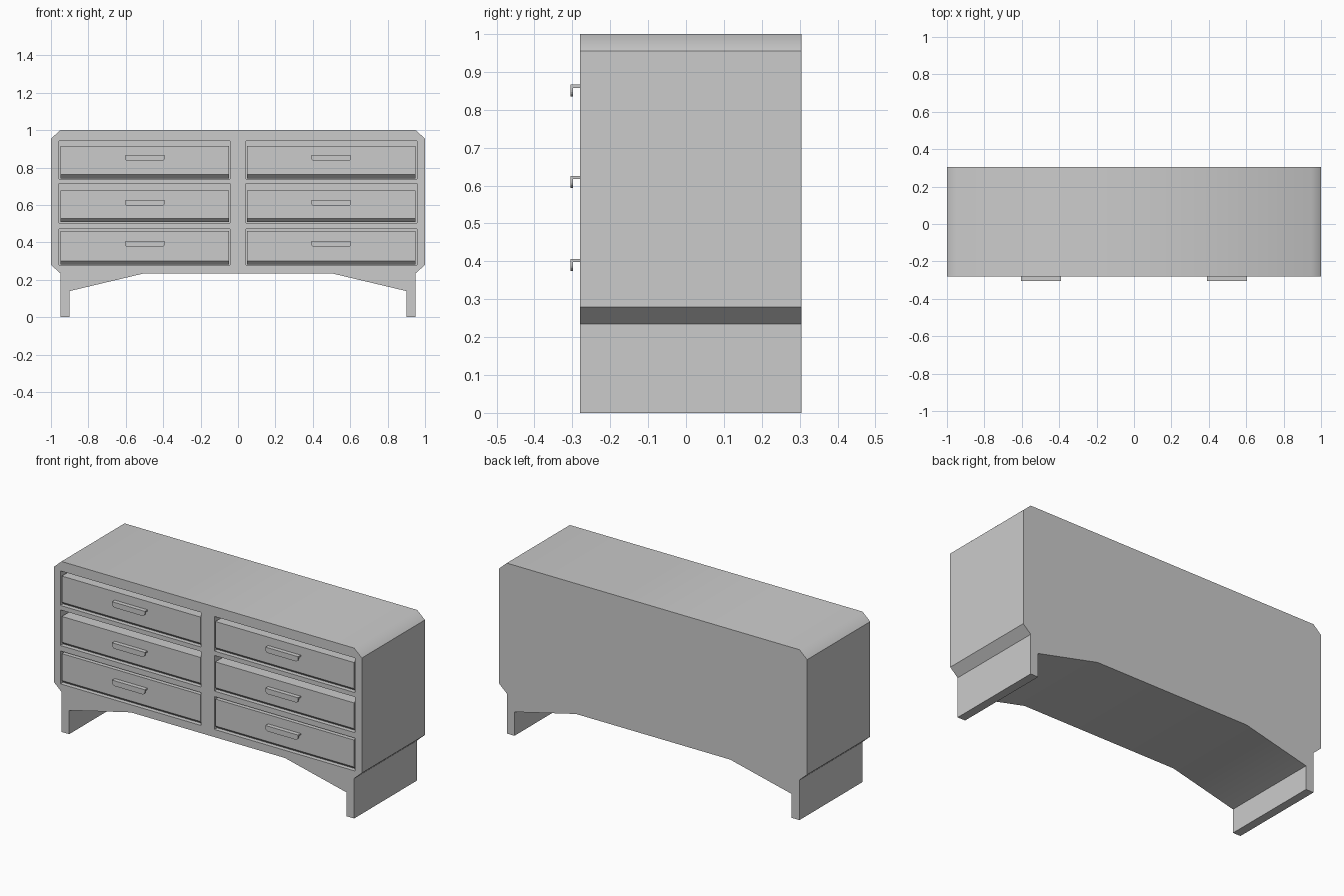
import bpy, bmesh, math

if "Cube" in bpy.data.objects:
    bpy.data.objects.remove(bpy.data.objects["Cube"])

FRONT, BACK = -0.28, 0.305
RECESS = 0.12


def mesh_object(name, bm):
    bmesh.ops.recalc_face_normals(bm, faces=bm.faces)
    me = bpy.data.meshes.new(name)
    bm.to_mesh(me)
    bm.free()
    ob = bpy.data.objects.new(name, me)
    bpy.context.collection.objects.link(ob)
    return ob


def extrude_profile(bm, points, offset):
    face = bm.faces.new([bm.verts.new(p) for p in points])
    res = bmesh.ops.extrude_face_region(bm, geom=[face])
    verts = [v for v in res["geom"] if isinstance(v, bmesh.types.BMVert)]
    bmesh.ops.translate(bm, verts=verts, vec=offset)


def prism_x(name, yz, x0, x1):
    bm = bmesh.new()
    extrude_profile(bm, [(x0, y, z) for y, z in yz], (x1 - x0, 0, 0))
    return mesh_object(name, bm)


def prism_y(name, xz, y0, y1):
    bm = bmesh.new()
    extrude_profile(bm, [(x, y0, z) for x, z in xz], (0, y1 - y0, 0))
    return mesh_object(name, bm)


# Cabinet body with legs, from a mirrored front outline
half = [(0.5, 0.235), (0.9, 0.14), (0.9, 0), (0.95, 0),
        (0.95, 0.235), (1, 0.28), (1, 0.955), (0.95, 1)]
body = prism_y("cabinet_body", half + [(-x, z) for x, z in reversed(half)], FRONT, BACK)

# Rows: opening bottom, opening top, drawer top, handle top
rows = [(0.74, 0.943, 0.915, 0.866),
        (0.505, 0.714, 0.678, 0.625),
        (0.28, 0.473, 0.46, 0.406)]

# Drawer openings cut from the body
bm = bmesh.new()
for side in (-1, 1):
    for z0, z1, _, _ in rows:
        a, b = sorted((side * 0.043, side * 0.957))
        extrude_profile(bm, [(a, FRONT - 0.1, z0), (b, FRONT - 0.1, z0),
                             (b, FRONT - 0.1, z1), (a, FRONT - 0.1, z1)],
                        (0, 0.1 + RECESS, 0))
cutter = mesh_object("opening_cutter", bm)
mod = body.modifiers.new("openings", "BOOLEAN")
mod.operation = "DIFFERENCE"
mod.solver = "EXACT"
mod.object = cutter
bpy.context.view_layer.objects.active = body
body.select_set(True)
bpy.ops.object.modifier_apply(modifier=mod.name)
bpy.data.objects.remove(cutter)
bpy.ops.object.shade_smooth_by_angle(angle=math.radians(45))
body.select_set(False)


def handle(name, cx, top):
    # Flat ledge joined to a hanging lip with rounded lower corners
    bm = bmesh.new()
    hw, r, low = 0.106, 0.017, top - 0.031
    ledge = [(FRONT + 0.01, top), (-0.305, top), (-0.305, top - 0.008), (FRONT + 0.01, top - 0.008)]
    extrude_profile(bm, [(cx - hw, y, z) for y, z in ledge], (2 * hw, 0, 0))
    arc = [(hw - r + r * math.cos(t), low + r - r * math.sin(t))
           for t in (math.pi / 2 * i / 5 for i in range(6))]
    lip = [(hw, top)] + arc
    lip += [(-x, z) for x, z in reversed(lip)]
    extrude_profile(bm, [(cx + x, -0.305, z) for x, z in lip], (0, 0.007, 0))
    return mesh_object(name, bm)


for side, label in ((-1, "left"), (1, "right")):
    for i, (z0, z1, top, grip) in enumerate(rows, 1):
        # Drawer with a bevelled lower front edge
        yz = [(FRONT, top), (FRONT, z0 + 0.022), (FRONT + 0.02, z0 + 0.003),
              (FRONT + RECESS, z0 + 0.003), (FRONT + RECESS, top)]
        a, b = sorted((side * 0.049, side * 0.948))
        prism_x(f"drawer_{label}_{i}", yz, a, b)
        handle(f"handle_{label}_{i}", side * 0.4975, grip)
